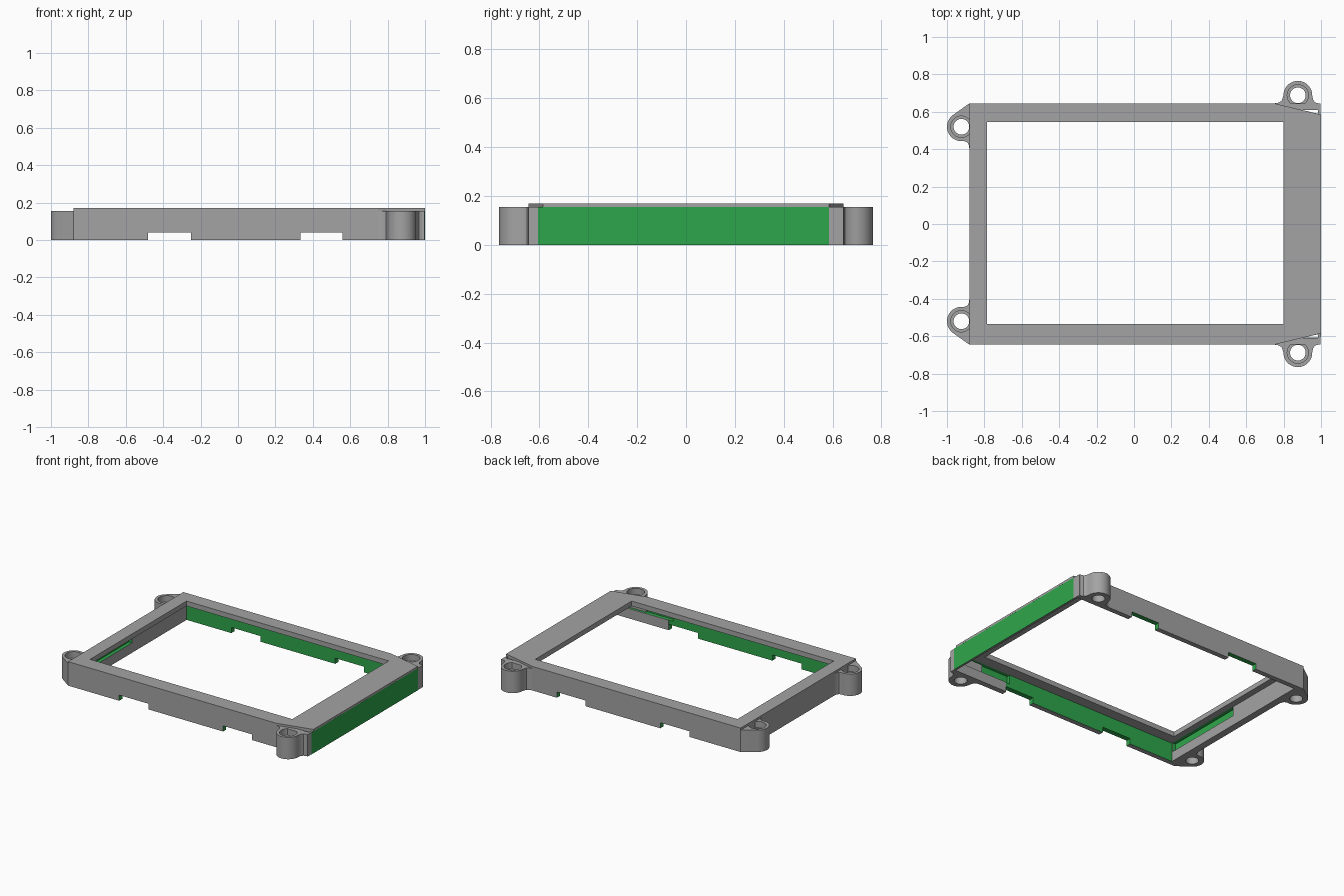
import bpy, bmesh, math

if "Cube" in bpy.data.objects:
    bpy.data.objects.remove(bpy.data.objects["Cube"])


def material(name, rgb):
    m = bpy.data.materials.new(name)
    m.diffuse_color = (*rgb, 1)
    m.use_nodes = True
    m.node_tree.nodes["Principled BSDF"].inputs["Base Color"].default_value = m.diffuse_color
    return m


GREY = material("grey", (0.37, 0.37, 0.37))
GREEN = material("green", (0.027, 0.38, 0.07))


def prism(name, outline, z0, z1, mats=(GREY,)):
    """Extrude a plan outline between two heights."""
    bm = bmesh.new()
    face = bm.faces.new([bm.verts.new((x, y, z0)) for x, y in outline])
    new = bmesh.ops.extrude_face_region(bm, geom=[face])["geom"]
    bmesh.ops.translate(bm, vec=(0, 0, z1 - z0),
                        verts=[v for v in new if isinstance(v, bmesh.types.BMVert)])
    bmesh.ops.recalc_face_normals(bm, faces=bm.faces)
    me = bpy.data.meshes.new(name)
    bm.to_mesh(me)
    bm.free()
    for m in mats:
        me.materials.append(m)
    ob = bpy.data.objects.new(name, me)
    bpy.context.collection.objects.link(ob)
    return ob


def rect(x0, x1, y0, y1):
    return [(x0, y0), (x1, y0), (x1, y1), (x0, y1)]


def arc(cx, cy, r, a0, a1, n):
    return [(cx + r * math.cos(math.radians(a0 + (a1 - a0) * i / n)),
             cy + r * math.sin(math.radians(a0 + (a1 - a0) * i / n))) for i in range(n + 1)]


def cut(ob, cutter):
    """Subtract the cutter and bake the result into the mesh."""
    mod = ob.modifiers.new("cut", "BOOLEAN")
    mod.operation, mod.solver, mod.object = "DIFFERENCE", "EXACT", cutter
    bpy.context.view_layer.update()
    dg = bpy.context.evaluated_depsgraph_get()
    baked = bpy.data.meshes.new_from_object(ob.evaluated_get(dg))
    ob.modifiers.clear()
    ob.data = baked
    bpy.data.objects.remove(cutter)


def is_cut_face(c):
    """True for faces of the cavity, slots and notches."""
    inside = -0.875 < c.x < 0.99 and abs(c.y) < 0.64 and 0.001 < c.z < 0.154
    left_grey = c.x < -0.82 and abs(c.x + 0.83) < 0.002
    return inside and not left_grey


# Wall frame with its cavity, cable slots and lower notches
X0, X1, Y = -0.88, 0.998, 0.645
casing = prism("casing_walls", rect(X0, X1, -Y, Y), 0, 0.155, (GREY, GREEN))
cut(casing, prism("cavity", rect(-0.83, 0.985, -0.61, 0.61), -0.1, 0.3))
for a, b in ((-0.48, -0.25), (0.335, 0.56)):
    cut(casing, prism("notch", rect(a, b, -0.8, 0.8), -0.1, 0.04))
cut(casing, prism("left_slot", rect(-0.855, -0.80, -0.605, 0.0), 0.07, 0.135))
cut(casing, prism("front_slot", rect(0.53, 0.98, -0.635, -0.58), 0.07, 0.135))
for p in casing.data.polygons:
    p.material_index = 1 if is_cut_face(p.center) else 0

# Coloured end panel and the plain liner below the front slot
prism("end_panel", rect(0.997, 1.0, -0.605, 0.585), 0, 0.1548, (GREEN,))
prism("front_liner", rect(0.562, 0.985, -0.612, -0.607), 0.0, 0.07)

# Bezel: a top sheet with clipped right corners, and a lower step inside the walls
sheet = [(X0, -Y), (0.75, -Y), (1.0, -0.585), (1.0, 0.585), (0.75, Y), (X0, Y)]
step = [(-0.83, -0.61), (0.896, -0.61), (0.985, -0.589),
        (0.985, 0.589), (0.896, 0.61), (-0.83, 0.61)]
for name, outline, z0, z1 in (("top_bezel", sheet, 0.155, 0.17),
                              ("bezel_step", step, 0.135, 0.155)):
    part = prism(name, outline, z0, z1)
    cut(part, prism("window", rect(-0.785, 0.80, -0.535, 0.545), -0.1, 0.4))

# Screw lugs, mirrored front to back
R = 0.077
LX, LY, RX, RY = -0.923, 0.52, 0.876, 0.688
left_lug = ([(-0.87, Y), (X0, Y)] + arc(LX, LY, R, 125, 280, 20)
            + [(-0.893, 0.438), (-0.884, 0.425), (X0, 0.40), (-0.87, 0.40)])
right_lug = ([(0.75, 0.625), (0.75, Y), (0.775, 0.649), (0.79, 0.66)]
             + arc(RX, RY, R, 180, 0, 24)
             + [(0.957, 0.665), (0.968, 0.65), (0.985, Y), (0.998, 0.64), (0.998, 0.625)])
for side, s in (("front", -1), ("back", 1)):
    for end, outline, cx, cy in (("left", left_lug, LX, LY), ("right", right_lug, RX, RY)):
        lug = prism(f"{side}_{end}_lug", [(x, y * s) for x, y in outline], 0, 0.155)
        cut(lug, prism("screw_hole", arc(cx, cy * s, 0.042, 0, 348.75, 31), -0.1, 0.3))
        cut(lug, prism("counterbore", arc(cx, cy * s, 0.057, 0, 348.75, 31), 0.11, 0.3))
        bpy.ops.object.select_all(action="DESELECT")
        lug.select_set(True)
        bpy.context.view_layer.objects.active = lug
        bpy.ops.object.shade_smooth_by_angle(angle=math.radians(30))
